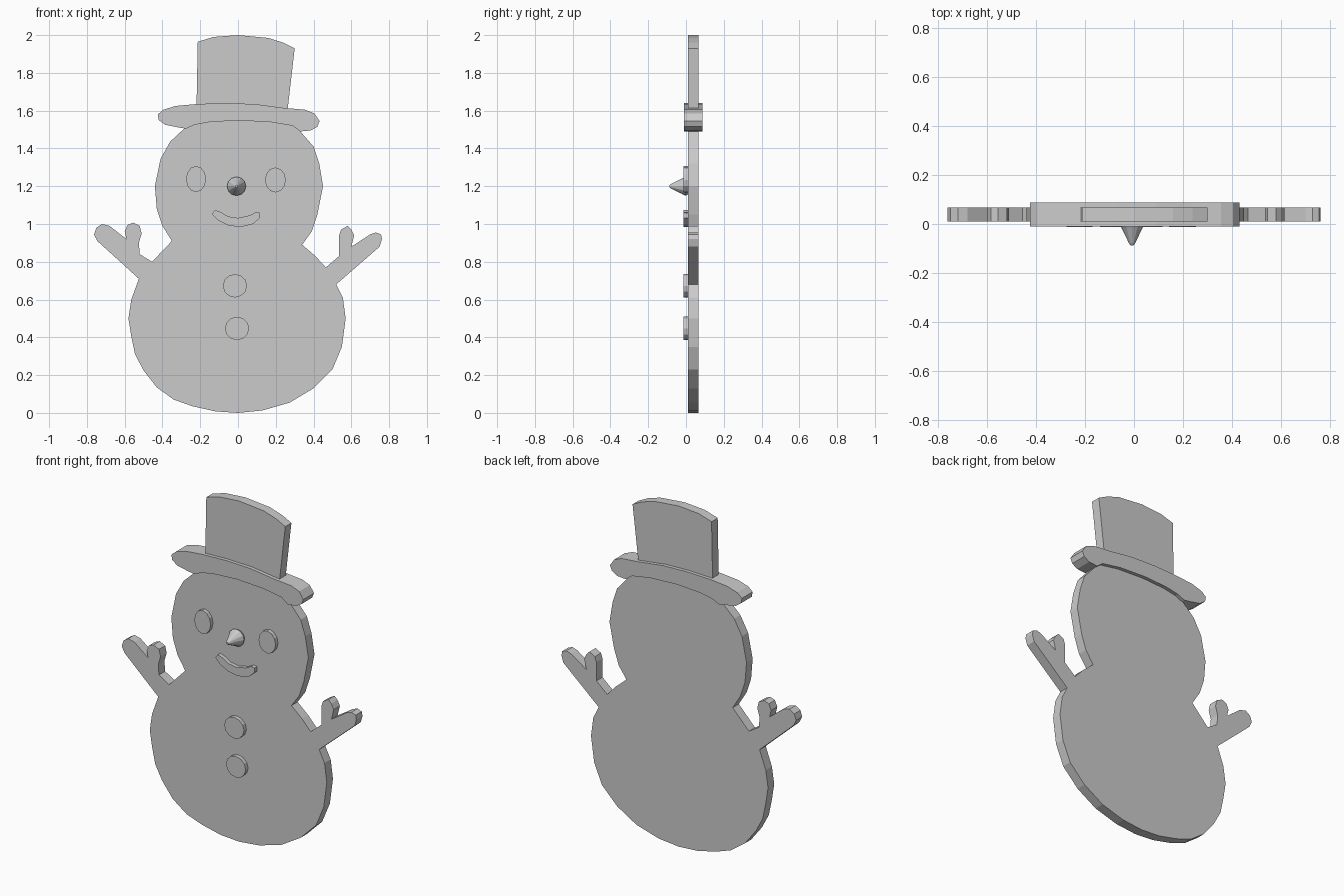
import bpy, bmesh, math

grey = bpy.data.materials.new("plain grey")
grey.diffuse_color = (0.6, 0.6, 0.6, 1)


def finish(name, bm):
    bmesh.ops.recalc_face_normals(bm, faces=bm.faces)
    mesh = bpy.data.meshes.new(name)
    bm.to_mesh(mesh)
    bm.free()
    mesh.materials.append(grey)
    obj = bpy.data.objects.new(name, mesh)
    bpy.context.collection.objects.link(obj)
    return obj


def slab(name, outline, front, back):
    """Extrude an x-z outline from y = front to y = back."""
    bm = bmesh.new()
    face = bm.faces.new([bm.verts.new((x, front, z)) for x, z in outline])
    ext = bmesh.ops.extrude_face_region(bm, geom=[face], use_keep_orig=True)
    moved = [g for g in ext["geom"] if isinstance(g, bmesh.types.BMVert)]
    bmesh.ops.translate(bm, vec=(0, back - front, 0), verts=moved)
    return finish(name, bm)


def oval(cx, cz, rx, rz, sides=12):
    return [(cx + rx * math.cos(math.tau * i / sides),
             cz + rz * math.sin(math.tau * i / sides)) for i in range(sides)]


FRONT, BACK = 0.01, 0.067

# Body: one outline, running clockwise from the top of the head
head_right = [(0, 1.58), (0.17, 1.57), (0.29, 1.53), (0.33, 1.49), (0.40, 1.41),
              (0.43, 1.32), (0.45, 1.20), (0.42, 1.05), (0.39, 0.96), (0.34, 0.89)]
arm_right = [(0.41, 0.83), (0.465, 0.77), (0.535, 0.83), (0.535, 0.94),
             (0.545, 0.97), (0.58, 0.99), (0.60, 0.97), (0.615, 0.94),
             (0.60, 0.88), (0.70, 0.945), (0.73, 0.955), (0.757, 0.945),
             (0.762, 0.92), (0.75, 0.88), (0.52, 0.68)]
belly = [(0.555, 0.61), (0.57, 0.50), (0.55, 0.35), (0.50, 0.23), (0.40, 0.13),
         (0.275, 0.055), (0.13, 0.013), (0, 0), (-0.12, 0.008), (-0.24, 0.035),
         (-0.34, 0.07), (-0.43, 0.135), (-0.50, 0.225), (-0.545, 0.31),
         (-0.565, 0.405), (-0.58, 0.50), (-0.565, 0.60), (-0.525, 0.71)]
arm_left = [(-0.745, 0.91), (-0.762, 0.945), (-0.75, 0.98), (-0.72, 1.0),
            (-0.68, 0.99), (-0.59, 0.92), (-0.60, 0.96), (-0.585, 0.995),
            (-0.555, 1.007), (-0.52, 0.99), (-0.51, 0.95), (-0.525, 0.90),
            (-0.52, 0.84), (-0.455, 0.80)]
head_left = [(-0.35, 0.91), (-0.40, 0.99), (-0.43, 1.08), (-0.44, 1.20),
             (-0.41, 1.345), (-0.36, 1.435), (-0.28, 1.51), (-0.18, 1.57)]
slab("body", head_right + arm_right + belly + arm_left + head_left, FRONT, BACK)

# Hat: flat crown and a thicker, drooping brim
slab("hat_crown", [(-0.22, 1.60), (-0.213, 1.965), (-0.13, 1.99), (0, 2.0),
                   (0.16, 1.985), (0.24, 1.96), (0.30, 1.93), (0.262, 1.60)],
     FRONT, BACK)
slab("hat_brim", [(-0.425, 1.58), (-0.395, 1.605), (-0.33, 1.625), (-0.22, 1.635),
                  (-0.07, 1.64), (0.09, 1.635), (0.24, 1.615), (0.355, 1.605),
                  (0.405, 1.585), (0.432, 1.545), (0.42, 1.515), (0.385, 1.495),
                  (0.33, 1.49), (0.29, 1.52), (0.17, 1.54), (0, 1.548),
                  (-0.15, 1.54), (-0.23, 1.525), (-0.275, 1.505), (-0.31, 1.51),
                  (-0.385, 1.525), (-0.42, 1.55)], -0.011, 0.088)

# Raised eyes, buttons and smile
for name, shape in (("eye_left", (-0.222, 1.238, 0.053, 0.069)),
                    ("eye_right", (0.198, 1.233, 0.055, 0.066)),
                    ("button_upper", (-0.016, 0.673, 0.064, 0.062)),
                    ("button_lower", (-0.005, 0.447, 0.064, 0.062))):
    slab(name, oval(*shape), -0.013, FRONT + 0.005)
slab("smile", [(-0.138, 1.053), (-0.122, 1.074), (-0.095, 1.065), (-0.053, 1.04),
               (0, 1.032), (0.063, 1.046), (0.095, 1.063), (0.116, 1.059),
               (0.116, 1.032), (0.08, 1.0), (0.01, 0.983), (-0.053, 0.993),
               (-0.106, 1.02)], -0.013, FRONT + 0.005)

# Carrot nose: stacked rings narrowing to a blunt tip
bm = bmesh.new()
rings = [[bm.verts.new((x, y, z)) for x, z in oval(-0.008, 1.2, r, r)]
         for r, y in ((0.042, 0.015), (0.05, -0.003), (0.04, -0.022),
                      (0.013, -0.078), (0.006, -0.088))]
for a, b in zip(rings, rings[1:]):
    for i in range(12):
        j = (i + 1) % 12
        bm.faces.new((a[i], a[j], b[j], b[i]))
bm.faces.new(rings[0])
bm.faces.new(rings[-1])
finish("nose", bm)
